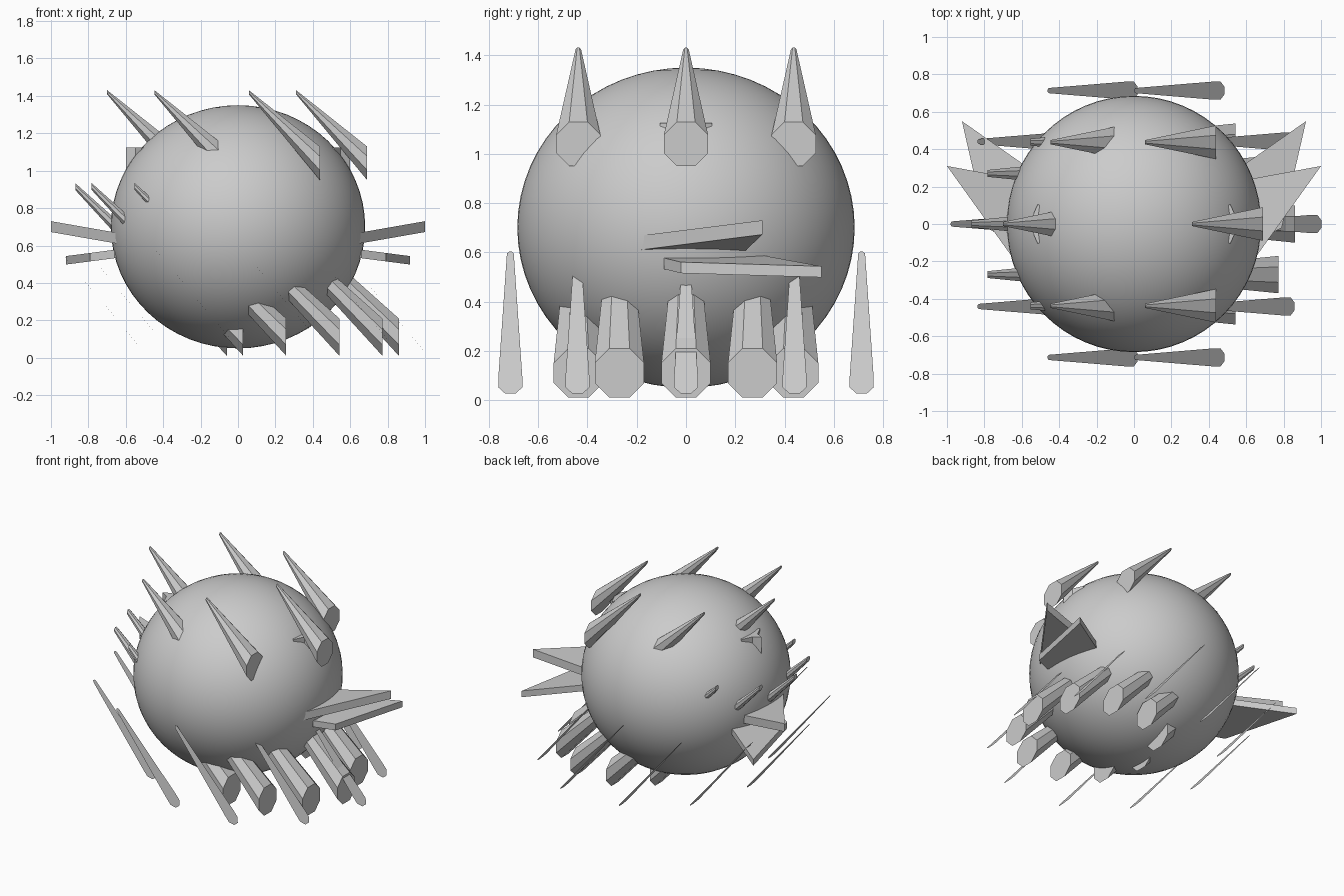
import bpy, bmesh, math
from mathutils import Vector

if "Cube" in bpy.data.objects:
    bpy.data.objects.remove(bpy.data.objects["Cube"])


def finish(bm, name):
    bmesh.ops.recalc_face_normals(bm, faces=bm.faces)
    me = bpy.data.meshes.new(name)
    bm.to_mesh(me)
    bm.free()
    ob = bpy.data.objects.new(name, me)
    bpy.context.collection.objects.link(ob)
    return ob


def spike_ring(name, count, radius, tip, base, tip_r, base_r, up, sides=8):
    """Ring of parallel tapered spikes; end sections span the y axis and 'up'."""
    bm = bmesh.new()
    up = Vector(up)
    for i in range(count):
        a = 2 * math.pi * i / count
        off = Vector((radius * math.cos(a), radius * math.sin(a), 0))
        rings = []
        for (x, z), r in ((tip, tip_r), (base, base_r)):
            ring = []
            for k in range(sides):
                t = 2 * math.pi * (k + 0.5) / sides
                p = off + Vector((x, r * math.cos(t), z)) + up * (r * math.sin(t))
                ring.append(bm.verts.new(p))
            rings.append(ring)
            bm.faces.new(ring)
        for k in range(sides):
            j = (k + 1) % sides
            bm.faces.new((rings[0][k], rings[0][j], rings[1][j], rings[1][k]))
    return finish(bm, name)


def plate_pair(name, outline, height, thick):
    """Extruded outline on the right side, mirrored to the left."""
    bm = bmesh.new()
    for s in (1, -1):
        low = [bm.verts.new((s * x, y, height(x) - thick / 2)) for x, y in outline]
        top = [bm.verts.new((s * x, y, height(x) + thick / 2)) for x, y in outline]
        bm.faces.new(low)
        bm.faces.new(top)
        n = len(outline)
        for k in range(n):
            j = (k + 1) % n
            bm.faces.new((low[k], low[j], top[j], top[k]))
    return finish(bm, name)


# Round body
bpy.ops.mesh.primitive_uv_sphere_add(segments=64, ring_count=32, location=(0, 0, 0.70))
body = bpy.context.object
body.name = "body"
body.scale = (0.68, 0.685, 0.65)
bpy.ops.object.shade_smooth()

# Three rings of spikes: crown, long slanting middle, thin flattened outer
spike_ring("top_spikes", 6, 0.505, (-0.195, 1.42), (0.185, 1.04),
           0.012, 0.097, (0, 0, 1))
spike_ring("middle_spikes", 10, 0.46, (-0.41, 0.915), (0.40, 0.11),
           0.02, 0.108, (0, 0, 1))
spike_ring("outer_spikes", 10, 0.75, (-0.22, 0.59), (0.215, 0.07),
           0.015, 0.053, (-0.75, 0, 0.9))

# Side fins
plate_pair("upper_fins", [(1.0, 0.31), (0.62, -0.22), (0.45, -0.1), (0.45, 0.2), (0.62, 0.24)],
           lambda x: 0.645 + (x - 0.68) * 0.175, 0.058)
plate_pair("lower_fins", [(0.92, 0.55), (0.79, -0.02), (0.66, -0.09), (0.45, 0.0), (0.45, 0.22)],
           lambda x: 0.552 - (x - 0.68) * 0.13, 0.045)

# Small ears
plate_pair("ears", [(0.60, 0), (0.548, 0.03), (0.515, 0.105), (0.4, 0.05),
                    (0.4, -0.05), (0.515, -0.105), (0.548, -0.03)],
           lambda x: 1.045, 0.16)
